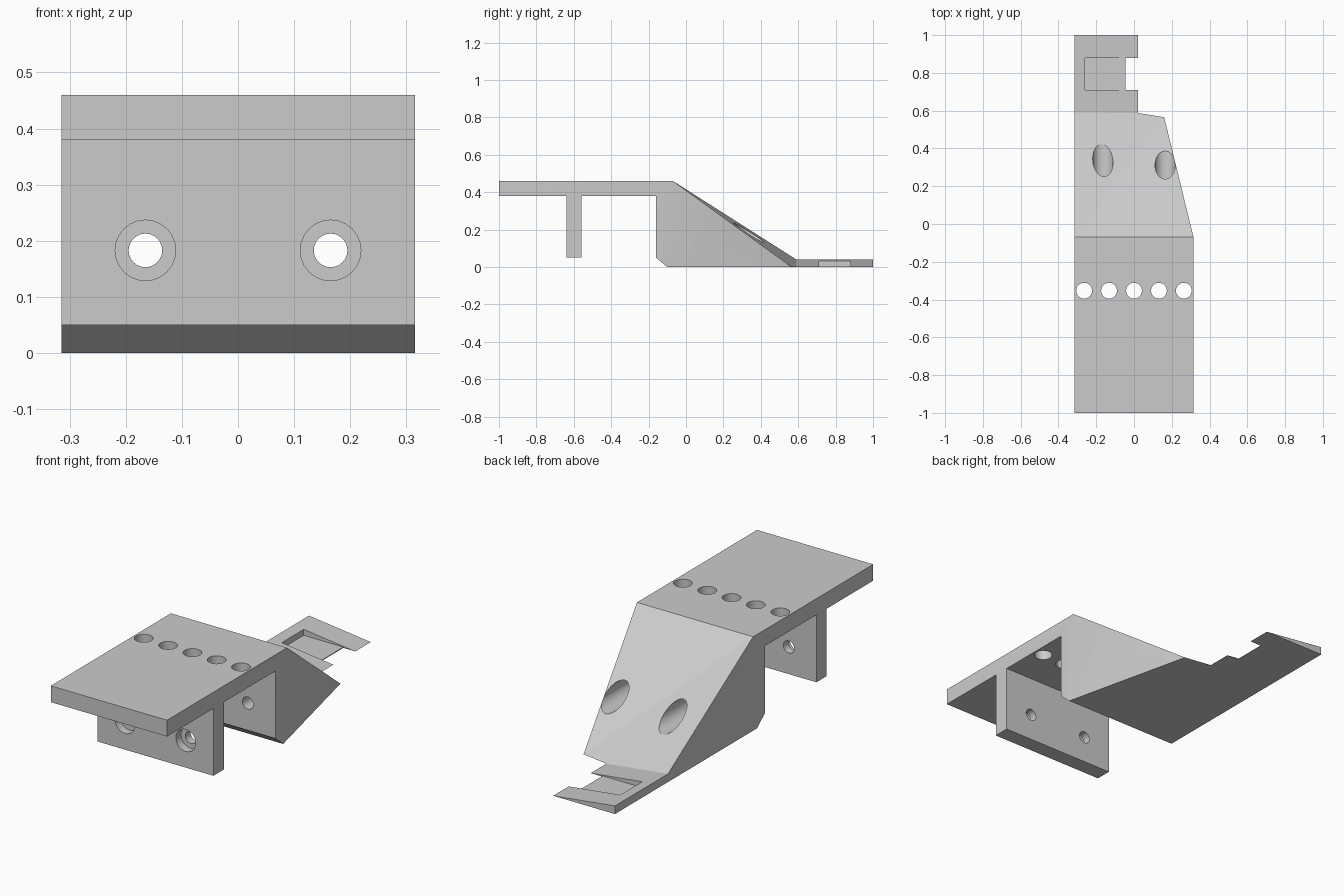
import bpy, bmesh, math
from mathutils import Matrix, Vector

cube = bpy.data.objects.get("Cube")
if cube:
    bpy.data.objects.remove(cube, do_unlink=True)

grey = bpy.data.materials.new("plain_grey")
grey.use_nodes = True
colour = (0.6, 0.6, 0.6, 1)
grey.diffuse_color = colour
grey.node_tree.nodes["Principled BSDF"].inputs["Base Color"].default_value = colour

W = 0.315          # half width
HOLE_Z = 0.183     # height of the screw axes


def make_object(name, bm):
    bmesh.ops.recalc_face_normals(bm, faces=bm.faces)
    mesh = bpy.data.meshes.new(name)
    bm.to_mesh(mesh)
    bm.free()
    mesh.materials.append(grey)
    obj = bpy.data.objects.new(name, mesh)
    bpy.context.collection.objects.link(obj)
    return obj


def cut(obj, bm):
    """Subtract a cutter mesh from the object, then drop the cutter."""
    cutter = make_object("cutter", bm)
    cutter.hide_render = True
    mod = obj.modifiers.new("cut", 'BOOLEAN')
    mod.operation, mod.solver, mod.object = 'DIFFERENCE', 'EXACT', cutter
    bpy.context.view_layer.objects.active = obj
    bpy.ops.object.modifier_apply(modifier=mod.name)
    bpy.data.objects.remove(cutter, do_unlink=True)


def cut_box(obj, lo, hi):
    lo, hi = Vector(lo), Vector(hi)
    bm = bmesh.new()
    bmesh.ops.create_cube(bm, size=1, matrix=Matrix.Translation((lo + hi) / 2)
                          @ Matrix.Diagonal((*(hi - lo), 1)))
    cut(obj, bm)


def cut_hole(obj, start, end, radius):
    start, end = Vector(start), Vector(end)
    axis = end - start
    bm = bmesh.new()
    bmesh.ops.create_cone(bm, cap_ends=True, segments=24, radius1=radius,
                          radius2=radius, depth=axis.length,
                          matrix=Matrix.Translation((start + end) / 2)
                          @ axis.to_track_quat('Z', 'Y').to_matrix().to_4x4())
    cut(obj, bm)


# Side profile (y, z): deck, hanging rib, chamfered block
profile = [(-0.07, 0.46), (-1, 0.46), (-1, 0.38), (-0.64, 0.38), (-0.64, 0.05),
           (-0.56, 0.05), (-0.56, 0.38), (-0.16, 0.38), (-0.16, 0.05), (-0.1, 0)]
bm = bmesh.new()
near = [bm.verts.new((-W, y, z)) for y, z in profile]
far = [bm.verts.new((W, y, z)) for y, z in profile]
for i in range(len(profile) - 1):
    bm.faces.new((near[i], near[i + 1], far[i + 1], far[i]))

# Ramp and tapered tongue behind the deck
ramp_foot = bm.verts.new((-W, 0.59, 0.04))
tongue_top = bm.verts.new((-W, 1, 0.04))
tongue_low = bm.verts.new((-W, 1, 0))
tongue_tip = bm.verts.new((0.02, 1, 0))
inner_corner = bm.verts.new((0.02, 0.588, 0))
ramp_tip = bm.verts.new((0.16, 0.565, 0))
for face in (near + [tongue_low, tongue_top, ramp_foot],
             far,
             [far[0], far[-1], ramp_tip],
             [near[0], far[0], ramp_tip],
             [near[0], ramp_tip, inner_corner, ramp_foot],
             [ramp_foot, inner_corner, tongue_tip, tongue_top],
             [tongue_top, tongue_tip, tongue_low],
             [near[-1], far[-1], ramp_tip, inner_corner, tongue_tip, tongue_low]):
    bm.faces.new(face)
bracket = make_object("mounting_bracket", bm)

# Tongue notch and shallow pocket
cut_box(bracket, (-0.045, 0.71, -0.1), (0.2, 0.88, 0.1))
cut_box(bracket, (-0.26, 0.71, 0.004), (-0.03, 0.88, 0.1))

# Row of holes through the deck
for i in range(-2, 3):
    x = i * 0.132
    cut_hole(bracket, (x, -0.353, 0.3), (x, -0.353, 0.6), 0.042)

# Counterbored screw holes through rib and block
for x in (-0.165, 0.165):
    cut_hole(bracket, (x, -0.7, HOLE_Z), (x, -0.6, HOLE_Z), 0.054)
    cut_hole(bracket, (x, -0.08, HOLE_Z), (x, 0.8, HOLE_Z), 0.054)
    cut_hole(bracket, (x, -0.8, HOLE_Z), (x, 0.7, HOLE_Z), 0.03)

# Smooth bores, crisp edges
bpy.ops.object.select_all(action='DESELECT')
bracket.select_set(True)
bpy.context.view_layer.objects.active = bracket
bpy.ops.object.shade_smooth_by_angle(angle=math.radians(20))
for edge in bracket.data.edges:
    a, b = (bracket.data.vertices[i].co for i in edge.vertices)
    if (a - b).length > 0.6:
        edge.use_edge_sharp = True
